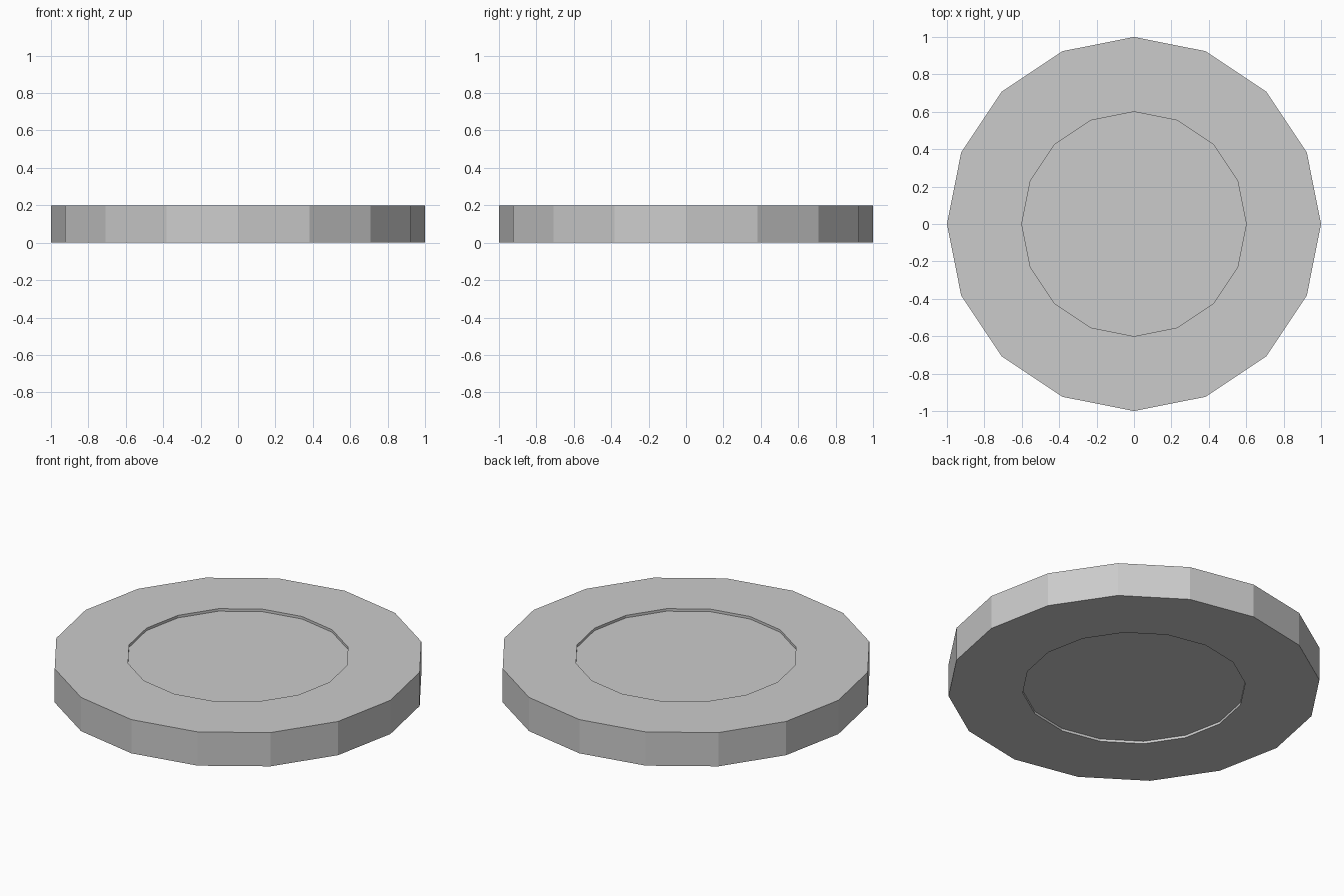
import bpy, bmesh
from mathutils import Vector

if "Cube" in bpy.data.objects:
    bpy.data.objects.remove(bpy.data.objects["Cube"])

SIDES, RADIUS, INNER, HEIGHT, RECESS = 16, 1.0, 0.6, 0.2, 0.015

bm = bmesh.new()

# Outer 16-sided disc
bmesh.ops.create_cone(bm, cap_ends=True, segments=SIDES, radius1=RADIUS,
                      radius2=RADIUS, depth=HEIGHT)
bmesh.ops.translate(bm, verts=bm.verts, vec=(0, 0, HEIGHT / 2))
# Put a corner exactly on the x axis
bm.normal_update()
caps = [f for f in bm.faces if abs(f.normal.z) > 0.9]


def extrude_cap(face, scale, dz):
    """Extrude a cap, scaling it about the axis and moving it in z."""
    new = bmesh.ops.extrude_discrete_faces(bm, faces=[face])["faces"][0]
    for v in new.verts:
        v.co = Vector((v.co.x * scale, v.co.y * scale, v.co.z + dz))
    return new


# Flat rim and shallow recess on both sides
for cap in caps:
    up = 1 if cap.normal.z > 0 else -1
    inner = extrude_cap(cap, INNER / RADIUS, 0)
    extrude_cap(inner, 1, -up * RECESS)

bmesh.ops.recalc_face_normals(bm, faces=bm.faces)
mesh = bpy.data.meshes.new("disc")
bm.to_mesh(mesh)
bm.free()
disc = bpy.data.objects.new("recessed_disc", mesh)
bpy.context.collection.objects.link(disc)
